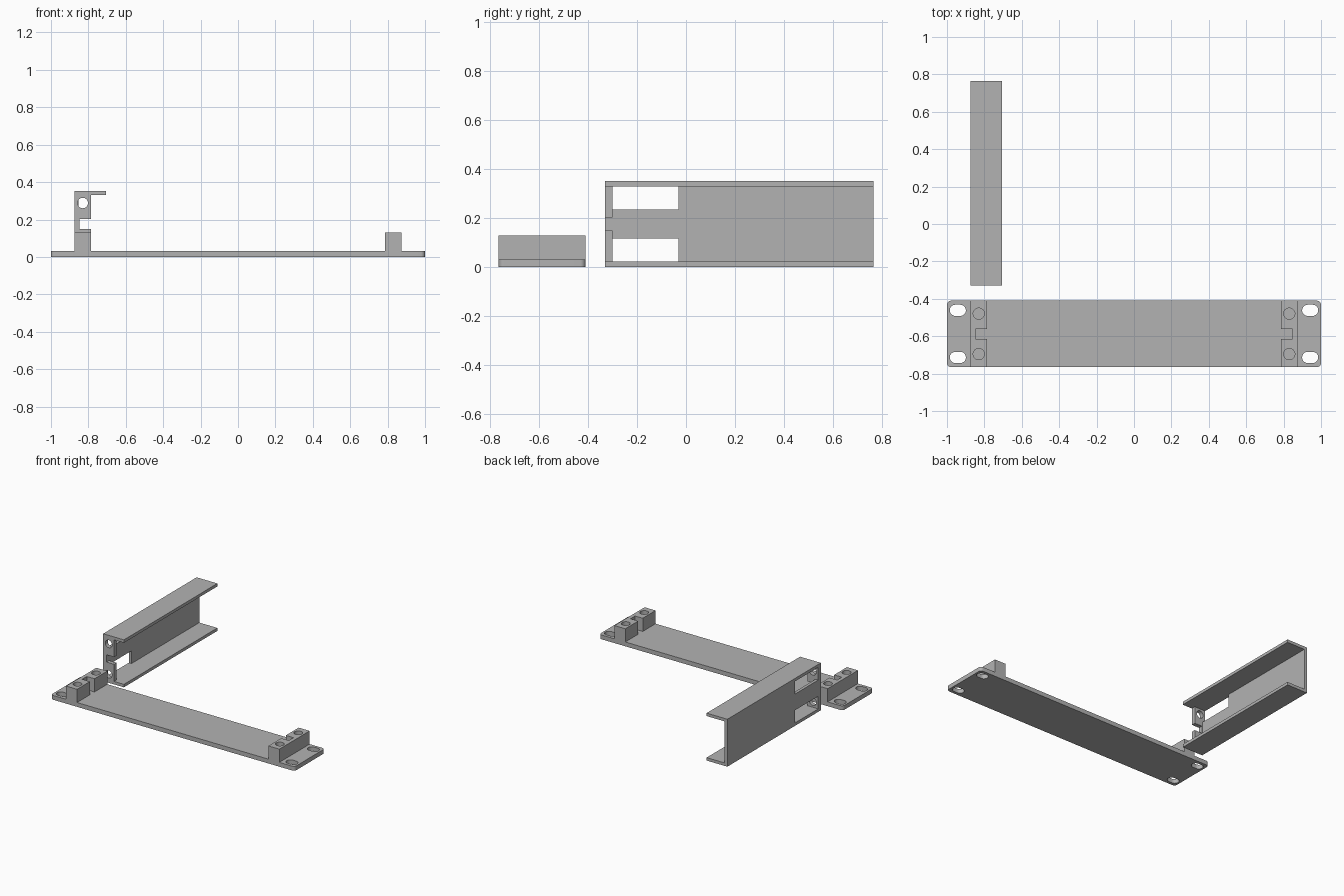
import bpy, bmesh, math
from mathutils import Vector

if "Cube" in bpy.data.objects:
    bpy.data.objects.remove(bpy.data.objects["Cube"])

grey = bpy.data.materials.new("mid_grey")
grey.diffuse_color = (0.45, 0.45, 0.45, 1)
grey.use_nodes = True
grey.node_tree.nodes["Principled BSDF"].inputs["Base Color"].default_value = grey.diffuse_color


def prism(name, pts, axis, lo, hi):
    """Extrude a 2D outline along z (points are x, y) or y (points are x, z)."""
    bm = bmesh.new()
    to3 = (lambda p: (p[0], p[1], lo)) if axis == "z" else (lambda p: (p[0], lo, p[1]))
    face = bm.faces.new([bm.verts.new(to3(p)) for p in pts])
    side = bmesh.ops.extrude_face_region(bm, geom=[face])["geom"]
    step = Vector((0, 0, hi - lo) if axis == "z" else (0, hi - lo, 0))
    bmesh.ops.translate(bm, vec=step, verts=[v for v in side if isinstance(v, bmesh.types.BMVert)])
    bmesh.ops.recalc_face_normals(bm, faces=bm.faces)
    me = bpy.data.meshes.new(name)
    bm.to_mesh(me)
    bm.free()
    me.materials.append(grey)
    ob = bpy.data.objects.new(name, me)
    bpy.context.collection.objects.link(ob)
    return ob


def rect(x0, x1, y0, y1):
    return [(x0, y0), (x1, y0), (x1, y1), (x0, y1)]


def rounded(cx, cy, w, h, r, n=8):
    """Rounded rectangle; also gives circles and slots."""
    pts = []
    for k, (sx, sy) in enumerate([(1, 1), (-1, 1), (-1, -1), (1, -1)]):
        for i in range(n + 1):
            a = math.pi / 2 * (k + i / n)
            p = (round(cx + sx * (w / 2 - r) + r * math.cos(a), 6),
                 round(cy + sy * (h / 2 - r) + r * math.sin(a), 6))
            if p not in pts:
                pts.append(p)
    return pts


def circle(cx, cy, r, n=32):
    return [(cx + r * math.cos(2 * math.pi * i / n), cy + r * math.sin(2 * math.pi * i / n)) for i in range(n)]


def combine(ob, other, op):
    mod = ob.modifiers.new(op, "BOOLEAN")
    mod.operation, mod.solver, mod.object = op, "EXACT", other
    bpy.context.view_layer.objects.active = ob
    bpy.ops.object.modifier_apply(modifier=mod.name)
    bpy.data.objects.remove(other, do_unlink=True)


def smooth(ob):
    bpy.ops.object.select_all(action="DESELECT")
    ob.select_set(True)
    bpy.context.view_layer.objects.active = ob
    bpy.ops.object.shade_smooth_by_angle(angle=math.radians(30))


# Front panel with rounded corners
Y0, Y1 = -0.765, -0.41
YC = (Y0 + Y1) / 2
panel = prism("front_panel", rounded(0, YC, 2.0, Y1 - Y0, 0.022), "z", 0, 0.032)
for s in (-1, 1):
    # Mounting block with a notch on its inner side
    block = prism("block", [(s * x, y) for x, y in [
        (0.785, Y0), (0.875, Y0), (0.875, Y1), (0.785, Y1),
        (0.785, YC + 0.027), (0.848, YC + 0.027), (0.848, YC - 0.027), (0.785, YC - 0.027)]],
        "z", 0.0, 0.13)
    combine(panel, block, "UNION")
    # Blind screw holes in the block, slots through the outer ear
    for t in (-1, 1):
        combine(panel, prism("hole", circle(s * 0.83, YC + t * 0.108, 0.03), "z", 0.032, 0.2), "DIFFERENCE")
        combine(panel, prism("slot", rounded(s * 0.942, YC + t * 0.126, 0.086, 0.06, 0.03), "z", -0.1, 0.2),
                "DIFFERENCE")
smooth(panel)

# Channel rail: upright web with flanges above and below
XL, XR, H, T = -0.875, -0.705, 0.352, 0.022
ZC = H / 2
rail = prism("channel_rail", [(XL, 0), (XR, 0), (XR, T), (XL + T, T),
                              (XL + T, H - T), (XR, H - T), (XR, H), (XL, H)], "y", -0.33, 0.765)
# End plate with a central notch
end = prism("end", [(XL, 0), (-0.785, 0), (-0.785, ZC - 0.027), (-0.848, ZC - 0.027),
                    (-0.848, ZC + 0.027), (-0.785, ZC + 0.027), (-0.785, H), (XL, H)], "y", -0.33, -0.30)
combine(rail, end, "UNION")
for t in (-1, 1):
    # Windows in the web and screw holes in the end plate
    z0, z1 = sorted((ZC + t * 0.06, ZC + t * (ZC - T)))
    combine(rail, prism("window", rect(-0.95, XL + T + 0.01, z0, z1), "y", -0.30, -0.03), "DIFFERENCE")
    combine(rail, prism("bore", circle(-0.83, ZC + t * 0.112, 0.028), "y", -0.4, -0.2), "DIFFERENCE")
smooth(rail)
